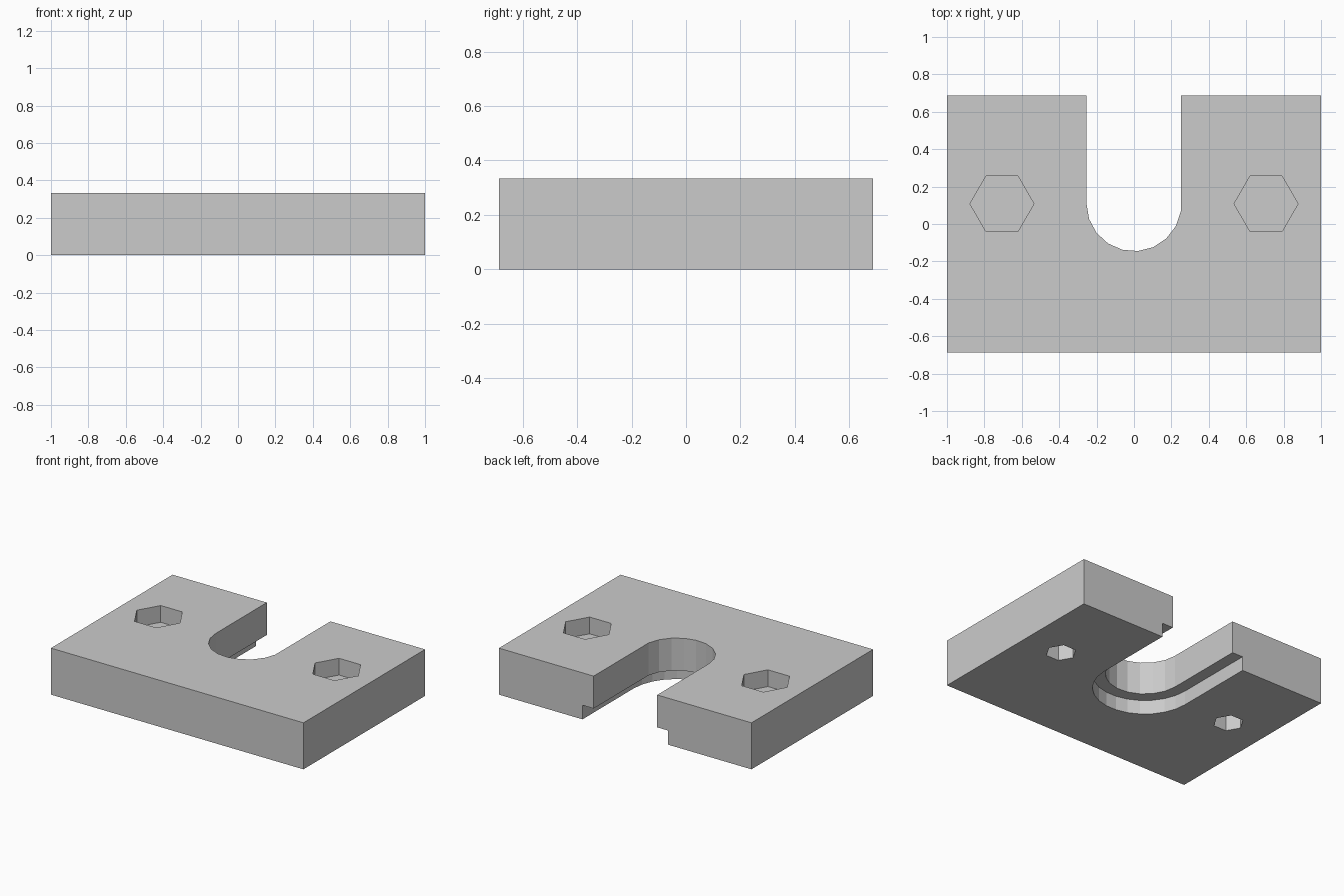
import bpy
import bmesh
from math import cos, sin, tau, pi

cube = bpy.data.objects.get("Cube")
if cube:
    bpy.data.objects.remove(cube, do_unlink=True)

LENGTH, DEPTH, HEIGHT = 2.0, 1.376, 0.333
HOLE_Y = 0.108
BOLT_X = 0.706
OVER = 0.1  # how far cutters reach past the block

grey = bpy.data.materials.new("light_grey")
grey.use_nodes = True
grey.diffuse_color = (0.6, 0.6, 0.6, 1)
grey.node_tree.nodes["Principled BSDF"].inputs["Base Color"].default_value = (0.6, 0.6, 0.6, 1)


def prism(name, outline, bottom, top):
    """Extrude a flat outline from bottom to top."""
    bm = bmesh.new()
    face = bm.faces.new([bm.verts.new((x, y, bottom)) for x, y in outline])
    grown = bmesh.ops.extrude_face_region(bm, geom=[face])["geom"]
    verts = [g for g in grown if isinstance(g, bmesh.types.BMVert)]
    bmesh.ops.translate(bm, verts=verts, vec=(0, 0, top - bottom))
    bmesh.ops.recalc_face_normals(bm, faces=bm.faces)
    mesh = bpy.data.meshes.new(name)
    bm.to_mesh(mesh)
    bm.free()
    mesh.materials.append(grey)
    obj = bpy.data.objects.new(name, mesh)
    bpy.context.collection.objects.link(obj)
    return obj


def polygon(x, y, radius, sides):
    return [(x + radius * cos(tau * i / sides), y + radius * sin(tau * i / sides))
            for i in range(sides)]


def slot(radius, sides):
    """U-shaped outline, round in front and open at the back."""
    arc = [(radius * cos(pi + tau * i / sides), HOLE_Y + radius * sin(pi + tau * i / sides))
           for i in range(sides // 2 + 1)]
    back = DEPTH / 2 + OVER
    return [(arc[0][0], back)] + arc + [(arc[-1][0], back)]


# Block
w, d = LENGTH / 2, DEPTH / 2
block = prism("clamp_block", [(-w, -d), (w, -d), (w, d), (-w, d)], 0, HEIGHT)

# Stepped slot, wider underneath
cutters = [
    prism("slot_cutter", slot(0.2535, 19), -OVER, HEIGHT + OVER),
    prism("groove_cutter", slot(0.338, 26), -OVER, 0.101),
]

# Nut pockets above and bolt holes below, parted by a thin web
for side, x in (("right", -BOLT_X), ("left", BOLT_X)):
    cutters.append(prism(side + "_nut_cutter", polygon(x, HOLE_Y, 0.171, 6), 0.213, HEIGHT + OVER))
    cutters.append(prism(side + "_bolt_cutter", polygon(x, HOLE_Y, 0.1, 6), -OVER, 0.2))

for cutter in cutters:
    cutter.hide_render = True
    cutter.hide_viewport = True
    cut = block.modifiers.new(cutter.name, "BOOLEAN")
    cut.operation = "DIFFERENCE"
    cut.solver = "EXACT"
    cut.object = cutter

# Bake the cuts and drop the cutters
graph = bpy.context.evaluated_depsgraph_get()
block_mesh = bpy.data.meshes.new_from_object(block.evaluated_get(graph))
block.modifiers.clear()
block.data = block_mesh
for cutter in cutters:
    bpy.data.objects.remove(cutter, do_unlink=True)
